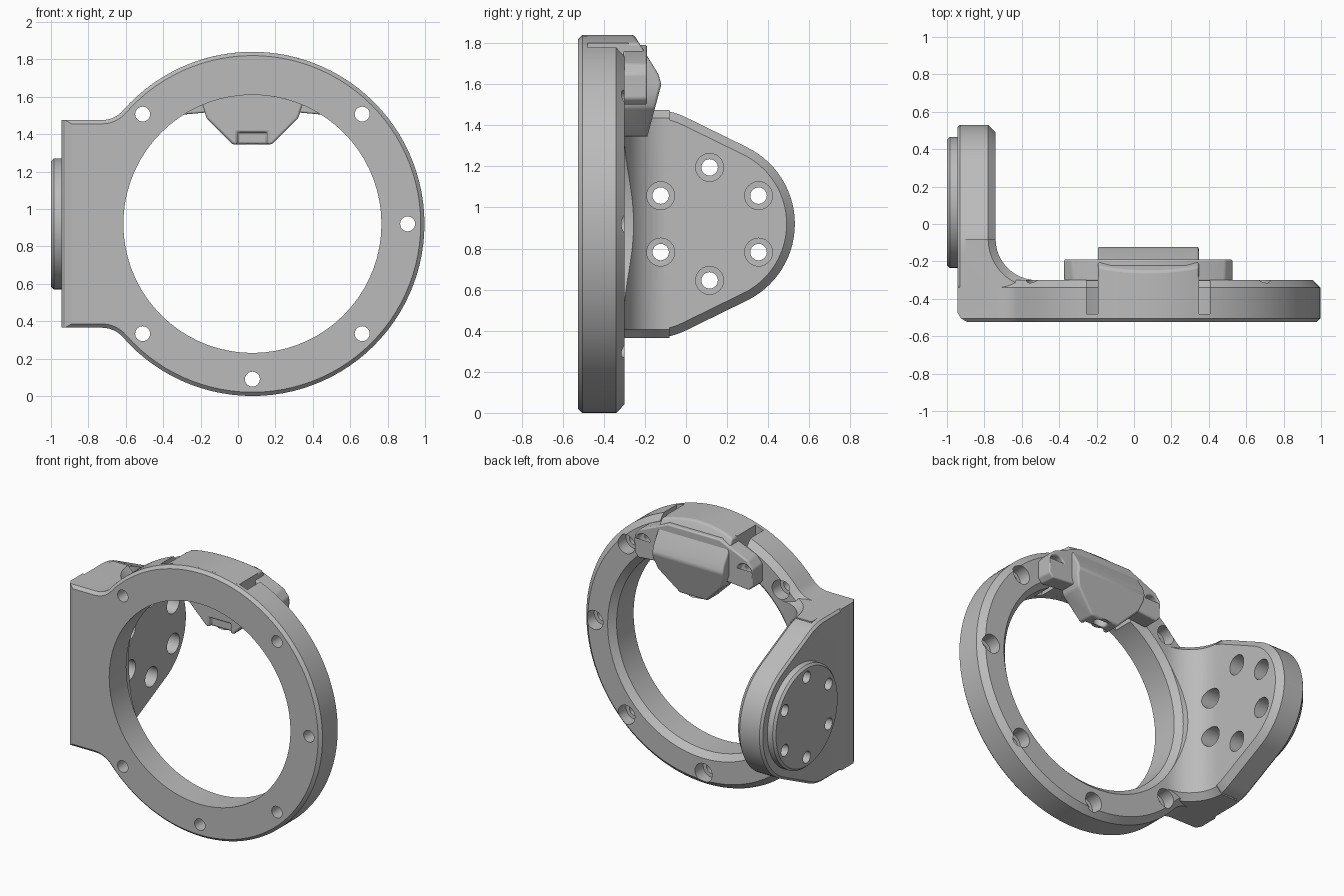
import bpy, bmesh
from math import sin, cos, atan2, radians, pi, sqrt

cube = bpy.data.objects.get("Cube")
if cube:
    bpy.data.objects.remove(cube)

grey = bpy.data.materials.new("plain_grey")
grey.use_nodes = True
grey.diffuse_color = (0.5, 0.5, 0.5, 1)
grey.node_tree.nodes["Principled BSDF"].inputs["Base Color"].default_value = (0.5, 0.5, 0.5, 1)

CX, CZ = 0.077, 0.92          # ring centre
RING, BORE = 0.92, 0.69       # ring radii
PLATE_Y = 0.115               # bolt circle centre on the side plate
TAB = 0.555                   # half height of the tab
PLACE = {"x": lambda u, v, w: (w, u, v),
         "y": lambda u, v, w: (u, w, v),
         "z": lambda u, v, w: (u, v, w)}


def loft(name, axis, layers):
    """Skin a stack of (position, outline) layers along an axis."""
    bm = bmesh.new()
    loops = [[bm.verts.new(PLACE[axis](u, v, w)) for u, v in pts] for w, pts in layers]
    n = len(loops[0])
    bm.faces.new(loops[0])
    bm.faces.new(loops[-1])
    for a, b in zip(loops, loops[1:]):
        for i in range(n):
            j = (i + 1) % n
            bm.faces.new((a[i], a[j], b[j], b[i]))
    bmesh.ops.recalc_face_normals(bm, faces=bm.faces)
    mesh = bpy.data.meshes.new(name)
    bm.to_mesh(mesh)
    bm.free()
    mesh.materials.append(grey)
    obj = bpy.data.objects.new(name, mesh)
    bpy.context.collection.objects.link(obj)
    return obj


def arc(u, v, r, start, end, steps):
    angles = [start + (end - start) * i / steps for i in range(steps + 1)]
    return [(u + r * cos(t), v + r * sin(t)) for t in angles]


def turned(name, axis, u, v, layers, sides=32):
    return loft(name, axis, [(w, arc(u, v, r, 0, 2 * pi, sides)[:-1]) for w, r in layers])


def box(name, half, y0, y1, z0, z1):
    pts = [(CX - half, z0), (CX + half, z0), (CX + half, z1), (CX - half, z1)]
    return loft(name, "y", [(y0, pts), (y1, pts)])


def activate(obj):
    bpy.ops.object.select_all(action="DESELECT")
    obj.select_set(True)
    bpy.context.view_layer.objects.active = obj


def combine(obj, other, operation):
    mod = obj.modifiers.new("combine", "BOOLEAN")
    mod.operation, mod.solver, mod.object = operation, "EXACT", other
    activate(obj)
    bpy.ops.object.modifier_apply(modifier=mod.name)
    bpy.data.objects.remove(other)


def finish(obj, bevel=0):
    activate(obj)
    if bevel:
        mod = obj.modifiers.new("soft_edges", "BEVEL")
        mod.width, mod.segments = bevel, 3
        mod.limit_method, mod.angle_limit = "ANGLE", radians(25)
    bpy.ops.object.shade_smooth_by_angle(angle=radians(28))


def mirrored_z(half):
    """Close an upper half outline that starts on the centre line."""
    full = half + [(u, -v) for u, v in reversed(half[1:])]
    return [(u, v + CZ) for u, v in full]


def mirrored_x(half):
    return [(CX + h, z) for h, z in half] + [(CX - h, z) for h, z in reversed(half)]


def ring_outline(inset, left):
    fillet = 0.15
    fz = TAB + fillet
    fx = -sqrt((RING + fillet) ** 2 - fz ** 2)
    a = atan2(fz, fx)
    half = arc(CX, 0, RING - inset, 0, a, 40)
    half += arc(CX + fx, fz, fillet + inset, a + pi, 1.5 * pi, 8)[1:]
    half.append((left, TAB - inset))
    return mirrored_z(half)


def plate_outline(inset):
    a = radians(64)
    half = arc(PLATE_Y, 0, 0.415 - inset, 0, a, 14)
    half += arc(-0.156, TAB - 0.35, 0.35 - inset, a, pi / 2, 6)
    half.append((-0.46, TAB - inset))
    return mirrored_z(half)


# Ring with its side tab
bracket = loft("ring_bracket", "y", [
    (-0.525, ring_outline(0.02, -0.89)), (-0.505, ring_outline(0, -0.925)),
    (-0.47, ring_outline(0, -0.945)), (-0.34, ring_outline(0, -0.945)),
    (-0.30, ring_outline(0.04, -0.935))])

# Side plate standing behind the tab
plate = loft("side_plate", "x", [
    (-0.945, plate_outline(0.015)), (-0.93, plate_outline(0)),
    (-0.78, plate_outline(0)), (-0.74, plate_outline(0.04))])
combine(bracket, plate, "UNION")


# Curved web blending plate and ring
def web_outline(inset):
    return [(-0.9, -0.08), (-0.9, -0.4), (-0.52, -0.4)] + \
        arc(-0.52, -0.08, 0.22 + inset, 1.5 * pi, pi, 12)


web = loft("web", "z", [(CZ + side * h, web_outline(i)) for side, h, i in (
    (-1, TAB, 0.04), (-1, TAB - 0.04, 0), (1, TAB - 0.04, 0), (1, TAB, 0.04))])
combine(bracket, web, "UNION")

# Round boss on the outer side
boss = turned("boss", "x", PLATE_Y, CZ, [
    (-1.0, 0.335), (-0.985, 0.35), (-0.92, 0.35)], 64)
combine(bracket, boss, "UNION")

# Bore with a chamfered back edge
bore = turned("bore", "y", CX, CZ, [
    (-0.7, BORE), (-0.34, BORE), (-0.30, BORE + 0.04), (0, BORE + 0.04)], 72)
combine(bracket, bore, "DIFFERENCE")

# Counterbored screw holes in the ring
for deg in (-135, -90, -45, 0, 45, 135):
    t = radians(deg)
    hole = turned("hole", "y", CX + 0.83 * cos(t), CZ + 0.83 * sin(t), [
        (-0.6, 0.04), (-0.39, 0.04), (-0.389, 0.065), (-0.1, 0.065)], 24)
    combine(bracket, hole, "DIFFERENCE")

# Counterbored screw holes through plate and boss
for k in range(6):
    t = radians(30 + 60 * k)
    hole = turned("hole", "x", PLATE_Y + 0.275 * cos(t), CZ + 0.275 * sin(t), [
        (-1.1, 0.04), (-0.85, 0.04), (-0.849, 0.068), (-0.6, 0.068)], 24)
    combine(bracket, hole, "DIFFERENCE")

# Slot for the clip, leaving a thin front wall
combine(bracket, box("slot", 0.33, -0.48, 0, 1.5, 2), "DIFFERENCE")
finish(bracket)

# Clip insert filling the slot
HALF = 0.27


def top_arc(radius):
    a = atan2(sqrt(radius ** 2 - HALF ** 2), HALF)
    return arc(CX, CZ, radius, a, pi - a, 16)


insert = top_arc(RING) + top_arc(BORE)[::-1]
finish(loft("clip_insert", "y", [(-0.49, insert), (-0.28, insert)]))

# Clip hood: side profile trimmed to the front outline
profile = [(-0.31, 1.9), (-0.265, 1.86), (-0.135, 1.65), (-0.12, 1.6), (-0.2, 1.3), (-0.31, 1.3)]
hood = loft("clip_hood", "x", [(CX - 0.5, profile), (CX + 0.5, profile)])
lower = [(-HALF, 1.56), (-0.245, 1.485), (-0.105, 1.345)]
front = top_arc(RING) + [(CX + h, z) for h, z in lower] + \
    [(CX - h, z) for h, z in reversed(lower)]
combine(hood, loft("trim", "y", [(-0.6, front), (0.2, front)]), "INTERSECT")
combine(hood, box("notch", 0.08, -0.4, -0.285, 1.2, 1.41), "DIFFERENCE")
combine(hood, turned("cable_hole", "z", CX, -0.235, [(1.2, 0.045), (1.5, 0.045)], 24), "DIFFERENCE")
finish(hood, 0.012)

# Clip lugs with counterbored screw holes
lug = mirrored_x([(0.2, 1.52), (0.42, 1.5), (0.45, 1.53), (0.45, 1.65), (0.41, 1.70), (0.2, 1.79)])
lugs = loft("clip_lugs", "y", [(-0.305, lug), (-0.19, lug)])
for side in (-1, 1):
    hole = turned("hole", "y", CX + side * 0.385, 1.615, [
        (-0.4, 0.03), (-0.245, 0.03), (-0.244, 0.055), (-0.1, 0.055)], 24)
    combine(lugs, hole, "DIFFERENCE")
finish(lugs, 0.012)
